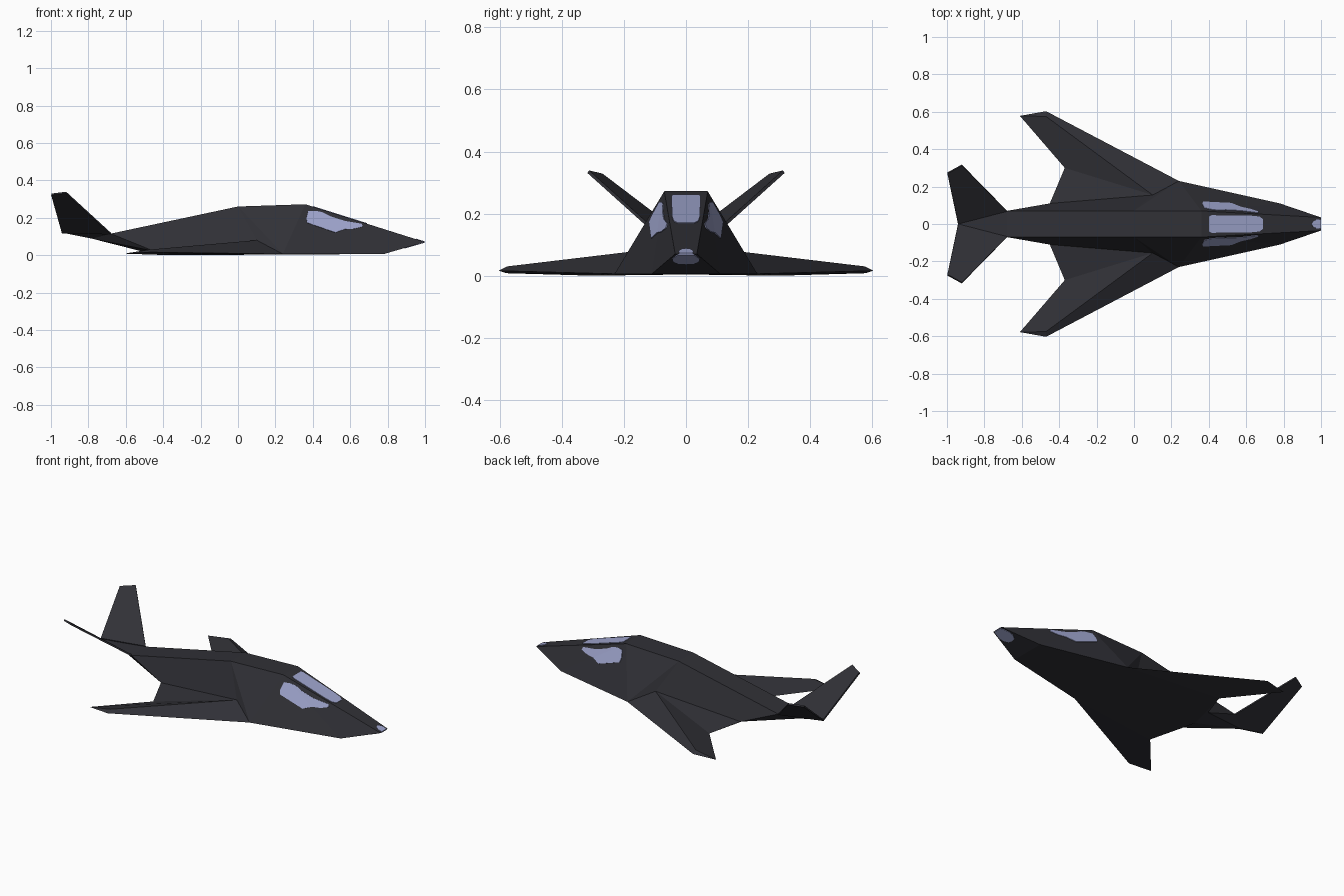
import bpy, bmesh
from mathutils import Vector
from mathutils.geometry import intersect_line_plane

if "Cube" in bpy.data.objects:
    bpy.data.objects.remove(bpy.data.objects["Cube"])


def material(name, rgb):
    m = bpy.data.materials.new(name)
    m.diffuse_color = (*rgb, 1)
    m.use_nodes = True
    m.node_tree.nodes["Principled BSDF"].inputs["Base Color"].default_value = m.diffuse_color
    return m


dark = material("charcoal_skin", (0.030, 0.030, 0.037))
glass = material("pale_blue_glass", (0.35, 0.38, 0.62))


def half_part(name, faces, mat, thickness=0):
    """Build the +y half from faces of points, mirror it, optionally thicken it."""
    bm = bmesh.new()
    for f in faces:
        bm.faces.new([bm.verts.new(p) for p in f])
    bmesh.ops.remove_doubles(bm, verts=bm.verts, dist=1e-5)
    bmesh.ops.recalc_face_normals(bm, faces=bm.faces)
    me = bpy.data.meshes.new(name)
    bm.to_mesh(me)
    bm.free()
    me.materials.append(mat)
    ob = bpy.data.objects.new(name, me)
    bpy.context.collection.objects.link(ob)
    mod = ob.modifiers.new("mirror", 'MIRROR')
    mod.use_axis = (False, True, False)
    if thickness:
        mod = ob.modifiers.new("thickness", 'SOLIDIFY')
        mod.thickness = thickness
        mod.offset = 0
    return ob


# Key points of the faceted hull (c suffix = on the centre line)
P = dict(
    n=(1, .035, .07), nc=(1, 0, .07),
    s0=(.36, .07, .272), s0c=(.36, 0, .272),
    s1=(0, .07, .26), s1c=(0, 0, .26),
    s2=(-.68, .07, .115), s2c=(-.68, 0, .115),
    tail=(-.94, 0, .12), keel=(-.78, 0, .088),
    c0=(.78, .11, .006), b0c=(.78, 0, .006), c1=(.24, .23, .006),
    r=(.10, .155, .08), t=(-.45, .11, .022), bc=(-.45, 0, .004),
    tl=(-.47, .603, .016), tr=(-.47, .575, .03), tt=(-.61, .578, .008),
    k=(-.37, .30, 0),
)
hull = """nc n s0 s0c|s0c s0 s1 s1c|s1c s1 s2 s2c|s2c s2 tail
n c0 s0|c0 c1 s0|s0 c1 s1|s1 c1 r|s1 r t s2
c1 tl tr r|r tr tt k|r k t|tr tl tt
tail s2 keel|s2 t keel|keel t bc|k t bc
nc n c0 b0c|b0c c0 c1|b0c c1 k bc|c1 tl tt k"""
half_part("fuselage_and_wings",
          [[P[v] for v in f.split()] for f in hull.replace("\n", "|").split("|")], dark)

# V-shaped tail fins
half_part("tail_fins", [[P["s2"], P["tail"], (-.998, .272, .325), (-.92, .315, .335)]],
          dark, .01)


# Glass plates laid on hull facets: outline is projected along one axis
def plate(name, tri, outline, axis):
    a, b, c = (Vector(P[v]) for v in tri.split())
    nrm = (b - a).cross(c - a)
    pts = []
    for u, v in outline:
        p = Vector((u, 0, v) if axis == 'y' else (u, v, 0))
        d = Vector((0, 1, 0) if axis == 'y' else (0, 0, 1))
        pts.append(intersect_line_plane(p, p + d, a, nrm))
    half_part(name, [pts], glass, .006)


plate("windscreen", "n nc s0",
      [(.40, 0), (.40, .04), (.415, .047), (.62, .045), (.67, .04), (.69, .025), (.69, 0)], 'z')
plate("rear_side_window", "c0 c1 s0",
      [(.365, .195), (.375, .236), (.415, .236), (.57, .138), (.52, .12), (.37, .172)], 'y')
plate("front_side_window", "n c0 s0",
      [(.415, .236), (.45, .229), (.49, .208), (.57, .182), (.66, .167),
       (.667, .152), (.62, .14), (.57, .138)], 'y')
plate("nose_sensor_top", "n nc s0",
      [(.95, 0), (.955, .012), (.975, .024), (.998, .022), (.998, 0)], 'z')
plate("nose_sensor_bottom", "n nc c0",
      [(.89, 0), (.895, .025), (.92, .042), (.95, .044), (.985, .032), (.997, .025), (.997, 0)], 'z')
